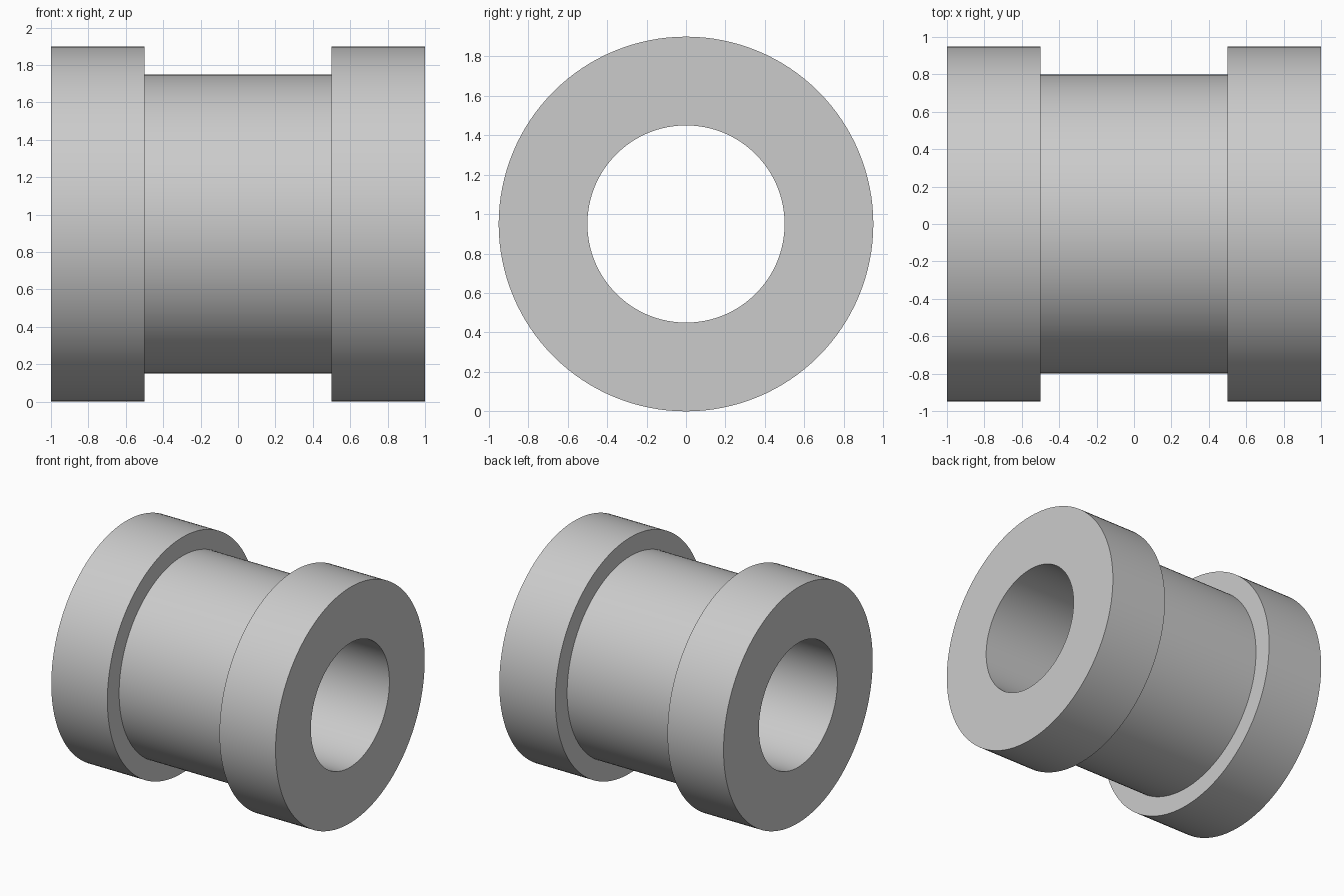
import bpy, bmesh, math

if "Cube" in bpy.data.objects:
    bpy.data.objects.remove(bpy.data.objects["Cube"])

SEGMENTS = 128
CENTRE_Z = 0.95

# Closed half-section of the bushing: (x along axis, radius)
PROFILE = [(-1, 0.5), (-1, 0.95), (-0.5, 0.95), (-0.5, 0.8),
           (0.5, 0.8), (0.5, 0.95), (1, 0.95), (1, 0.5)]

grey = bpy.data.materials.new("grey_metal")
grey.diffuse_color = (0.6, 0.6, 0.6, 1)
grey.use_nodes = True
grey.node_tree.nodes["Principled BSDF"].inputs["Base Color"].default_value = grey.diffuse_color

# Flanged bushing: section swept around the x axis
bm = bmesh.new()
rings = []
for i in range(SEGMENTS):
    a = 2 * math.pi * i / SEGMENTS
    rings.append([bm.verts.new((x, r * math.cos(a), CENTRE_Z + r * math.sin(a)))
                  for x, r in PROFILE])
n = len(PROFILE)
for i in range(SEGMENTS):
    p, q = rings[i], rings[(i + 1) % SEGMENTS]
    for j in range(n):
        k = (j + 1) % n
        bm.faces.new((p[j], p[k], q[k], q[j]))
bmesh.ops.recalc_face_normals(bm, faces=bm.faces)

mesh = bpy.data.meshes.new("flanged_bushing")
bm.to_mesh(mesh)
bm.free()
mesh.materials.append(grey)
bushing = bpy.data.objects.new("flanged_bushing", mesh)
bpy.context.collection.objects.link(bushing)

# Smooth round walls, sharp rims
bpy.context.view_layer.objects.active = bushing
bushing.select_set(True)
bpy.ops.object.shade_smooth_by_angle(angle=math.radians(30))
